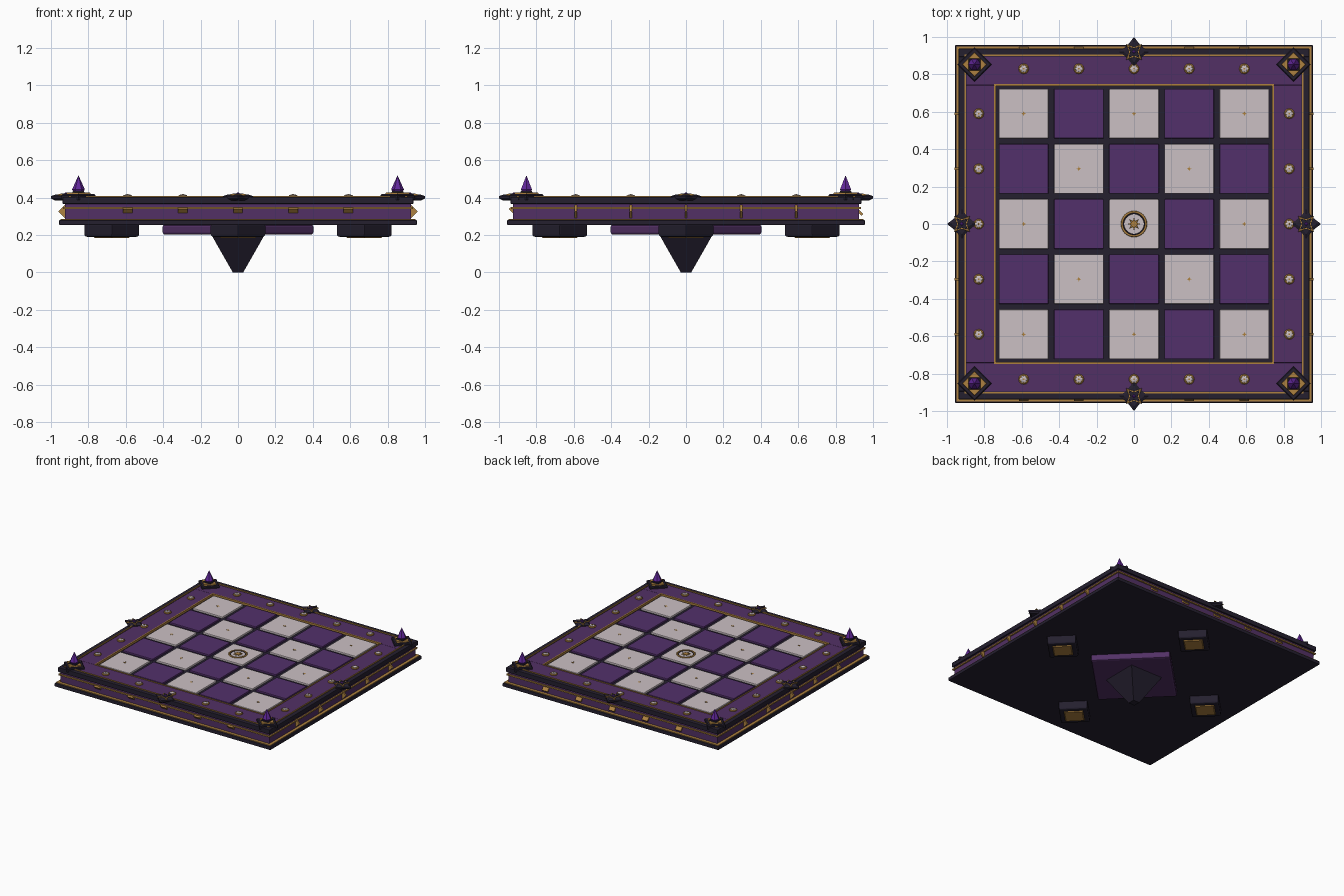
import bpy, bmesh
from math import pi, cos, sin, sqrt
from mathutils import Matrix

if "Cube" in bpy.data.objects:
    bpy.data.objects.remove(bpy.data.objects["Cube"])


def mat(name, c):
    m = bpy.data.materials.new(name)
    m.diffuse_color = (*c, 1)
    m.use_nodes = True
    m.node_tree.nodes["Principled BSDF"].inputs["Base Color"].default_value = m.diffuse_color
    return m


DARK = mat("dark", (0.018, 0.014, 0.028))
PURPLE = mat("purple", (0.085, 0.03, 0.13))
TILE = mat("tile_purple", (0.085, 0.03, 0.145))
PALE = mat("pale", (0.60, 0.53, 0.55))
GOLD = mat("gold", (0.42, 0.22, 0.05))
GEM = mat("gem", (0.12, 0.02, 0.32))


def finish(name, bm, m, loc=(0, 0, 0), bevel=0, smooth=False):
    bmesh.ops.recalc_face_normals(bm, faces=bm.faces)
    me = bpy.data.meshes.new(name)
    bm.to_mesh(me)
    bm.free()
    me.materials.append(m)
    ob = bpy.data.objects.new(name, me)
    ob.location = loc
    bpy.context.collection.objects.link(ob)
    if bevel:
        b = ob.modifiers.new("bevel", 'BEVEL')
        b.width, b.segments = bevel, 2
    if smooth:
        for p in me.polygons:
            p.use_smooth = abs(p.normal.z) < 0.95
    return ob


def box(name, c, s, m, bevel=0, rot=None):
    bm = bmesh.new()
    bmesh.ops.create_cube(bm, size=1, matrix=Matrix.Diagonal((*s, 1)))
    if rot:
        bmesh.ops.rotate(bm, verts=bm.verts, matrix=Matrix.Rotation(pi / 4, 3, rot))
    return finish(name, bm, m, c, bevel)


def slab(name, half, z0, z1, m, bevel=0):
    return box(name, (0, 0, (z0 + z1) / 2), (2 * half, 2 * half, z1 - z0), m, bevel)


def lathe(name, xy, prof, n, m, turn=0, inner=1, bevel=0, smooth=False):
    """Stack of n-sided rings (radius, z); inner < 1 pulls every other corner in (star)."""
    bm = bmesh.new()
    rings = []
    for r, z in prof:
        pts = [(2 * pi * i / n + turn, r * (inner if i % 2 else 1)) for i in range(n)]
        rings.append([bm.verts.new((k * cos(a), k * sin(a), z)) for a, k in pts])
    for a, b in zip(rings, rings[1:]):
        for i in range(n):
            j = (i + 1) % n
            bm.faces.new((a[i], a[j], b[j], b[i]))
    bm.faces.new(rings[0])
    bm.faces.new(rings[-1])
    return finish(name, bm, m, (*xy, 0), bevel, smooth)


def frame(name, a, b, z0, z1, m, bevel=0):
    """Square border between half-sizes a (inner) and b (outer)."""
    w, mid, zc = b - a, (a + b) / 2, (z0 + z1) / 2
    for s in (-1, 1):
        box(name + "_x", (0, s * mid, zc), (2 * b, w, z1 - z0), m, bevel)
        box(name + "_y", (s * mid, 0, zc), (w, 2 * a, z1 - z0), m, bevel)


def ring(name, R, r, z, m):
    bm = bmesh.new()
    N, k = 32, 8
    v = [[bm.verts.new(((R + r * cos(t)) * cos(a), (R + r * cos(t)) * sin(a), z + r * sin(t)))
          for t in [2 * pi * j / k for j in range(k)]] for a in [2 * pi * i / N for i in range(N)]]
    for i in range(N):
        for j in range(k):
            p, q = v[i], v[(i + 1) % N]
            bm.faces.new((p[j], q[j], q[(j + 1) % k], p[(j + 1) % k]))
    ob = finish(name, bm, m)
    for p in ob.data.polygons:
        p.use_smooth = True


# layered board body
slab("base_slab", 0.957, 0.252, 0.28, DARK, 0.006)
frame("base_trim", 0.92, 0.948, 0.276, 0.286, GOLD)
slab("body", 0.925, 0.27, 0.37, PURPLE)
frame("body_trim", 0.91, 0.936, 0.340, 0.350, GOLD)
slab("top_slab", 0.938, 0.366, 0.388, DARK, 0.004)
frame("top_border", 0.895, 0.938, 0.38, 0.403, DARK, 0.004)

# raised purple rim with gold lines
frame("rim", 0.742, 0.898, 0.38, 0.401, PURPLE, 0.003)
frame("rim_outer_line", 0.897, 0.906, 0.39, 0.409, GOLD)
frame("rim_inner_line", 0.739, 0.748, 0.385, 0.405, GOLD)

# checkered tiles
P = 0.295
for i in range(-2, 3):
    for j in range(-2, 3):
        pale = (i + j) % 2 == 0
        box("tile", (i * P, j * P, 0.392), (0.265, 0.265, 0.02), PALE if pale else TILE, 0.004)
        if pale and (i or j):
            lathe("tile_mark", (i * P, j * P), [(0.013, 0.40), (0.013, 0.404)], 8, GOLD, inner=0.4)

# centre medallion
ring("medallion_ring", 0.064, 0.006, 0.403, GOLD)
ring("medallion_inner_ring", 0.056, 0.003, 0.403, DARK)
lathe("medallion_star", (0, 0), [(0.034, 0.40), (0.03, 0.407)], 16, GOLD, inner=0.5)

# rim rosettes and side studs
for s in (-1, 1):
    for i in range(-2, 3):
        for x, y in ((i * P, s * 0.83), (s * 0.83, i * P)):
            lathe("rosette_base", (x, y), [(0.028, 0.40), (0.028, 0.406), (0.023, 0.410)], 12, GOLD)
            lathe("rosette_top", (x, y), [(0.023, 0.406), (0.021, 0.413), (0.01, 0.416)], 12, PALE, inner=0.75)
            lathe("rosette_pin", (x, y), [(0.007, 0.41), (0.005, 0.418)], 6, GOLD)
        box("front_back_stud", (i * P, s * 0.925, 0.325), (0.05, 0.012, 0.05), GOLD, 0, 'X')
        box("side_stud", (s * 0.925, i * P, 0.325), (0.05, 0.012, 0.05), GOLD, 0, 'Y')

# corner pedestals with crystals
for sx in (-1, 1):
    for sy in (-1, 1):
        c = (sx * 0.853, sy * 0.853)
        lathe("corner_base", c, [(0.092, 0.388), (0.092, 0.412), (0.084, 0.418)], 4, DARK)
        lathe("corner_gold", c, [(0.066, 0.415), (0.062, 0.427)], 4, GOLD)
        lathe("corner_cap", c, [(0.046, 0.425), (0.042, 0.434)], 4, DARK, turn=pi / 4)
        lathe("crystal", c, [(0.027, 0.43), (0.034, 0.443), (0.001, 0.517)], 6, GEM)

# mid-edge star ornaments
for x, y in ((0, -1), (0, 1), (-1, 0), (1, 0)):
    c = (x * 0.92, y * 0.92)
    lathe("edge_star", c, [(0.06, 0.385), (0.08, 0.395), (0.08, 0.408), (0.055, 0.416)], 8, DARK, inner=0.62)
    lathe("edge_star_gold", c, [(0.06, 0.412), (0.056, 0.419)], 8, GOLD, turn=pi / 4, inner=0.45)
    lathe("edge_star_inlay", c, [(0.045, 0.417), (0.042, 0.421)], 8, DARK, turn=pi / 4, inner=0.45)
    lathe("edge_gem", c, [(0.014, 0.418), (0.004, 0.427)], 4, GEM)
    # diamond feet under the board
    f = (x * 0.675, y * 0.675)
    lathe("foot", f, [(0.148, 0.255), (0.148, 0.197), (0.138, 0.19)], 4, DARK, bevel=0.006)
    lathe("foot_pad", f, [(0.105, 0.195), (0.09, 0.183)], 4, GOLD)

# underside plate and central inverted pyramid
lathe("under_plate", (0, 0), [(0.408, 0.255), (0.408, 0.202)], 4, PURPLE, bevel=0.012)
lathe("keel", (0, 0), [(0.028 * sqrt(2), 0.0), (0.142 * sqrt(2), 0.2), (0.142 * sqrt(2), 0.21)],
      4, DARK, turn=pi / 4)
